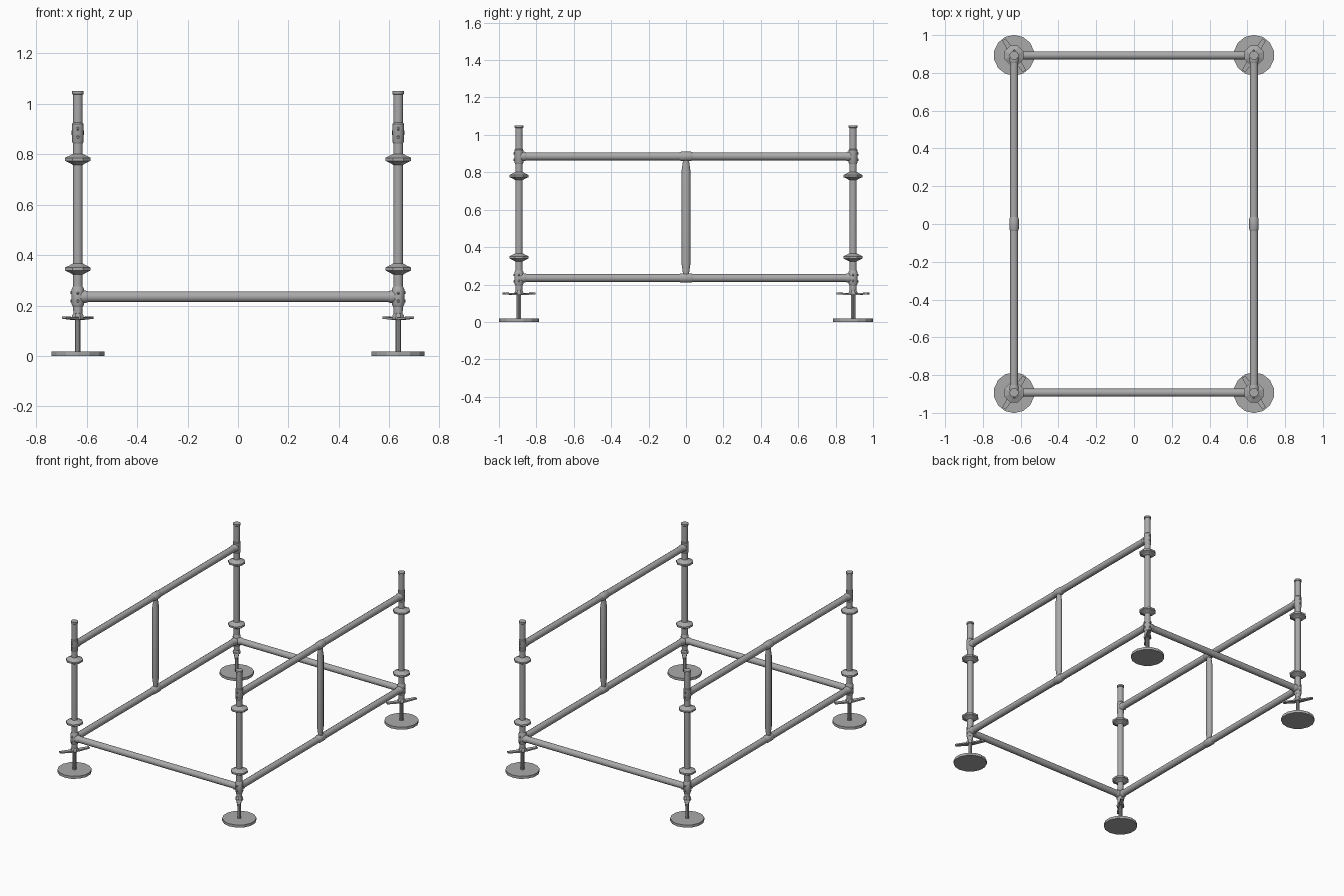
import bpy, bmesh, math
from mathutils import Vector, Matrix

cube = bpy.data.objects.get("Cube")
if cube:
    bpy.data.objects.remove(cube, do_unlink=True)

steel = bpy.data.materials.new("galvanised_grey")
steel.use_nodes = True
grey = (0.4, 0.4, 0.4, 1)
steel.diffuse_color = grey
steel.node_tree.nodes["Principled BSDF"].inputs["Base Color"].default_value = grey

PX, PY = 0.635, 0.893        # post positions
LOW, HIGH = 0.235, 0.885     # rail heights


def finish(bm, name, smooth=True):
    bmesh.ops.recalc_face_normals(bm, faces=bm.faces)
    mesh = bpy.data.meshes.new(name)
    bm.to_mesh(mesh)
    bm.free()
    obj = bpy.data.objects.new(name, mesh)
    bpy.context.collection.objects.link(obj)
    mesh.materials.append(steel)
    if smooth:
        bpy.ops.object.select_all(action='DESELECT')
        obj.select_set(True)
        bpy.context.view_layer.objects.active = obj
        bpy.ops.object.shade_smooth_by_angle(angle=math.radians(35))
    return obj


def lathe(name, origin, axis, profile, sides=12, squash=(1, 1), smooth=True):
    """Solid of (radius, distance) rings along an axis, capped at both ends."""
    bm = bmesh.new()
    turn = Vector((0, 0, 1)).rotation_difference(Vector(axis)).to_matrix().to_4x4()
    place = Matrix.Translation(origin) @ turn
    rings = []
    for r, d in profile:
        ring = []
        for i in range(sides):
            a = 2 * math.pi * (i + 0.5) / sides
            p = Vector((r * math.cos(a) * squash[0], r * math.sin(a) * squash[1], d))
            ring.append(bm.verts.new(place @ p))
        rings.append(ring)
    for a, b in zip(rings, rings[1:]):
        for i in range(sides):
            j = (i + 1) % sides
            bm.faces.new((a[i], a[j], b[j], b[i]))
    bm.faces.new(rings[0])
    bm.faces.new(rings[-1])
    return finish(bm, name, smooth)


def rivets(name, x, y, z, axis):
    for dz in (-0.017, 0.017):
        lathe(name, (x, y, z + dz), axis, [(0.007, 0), (0.007, 0.004), (0.004, 0.007)], 8)


def wing_nut(name, x, y, z, direction):
    """Threaded collar with two tapered blades."""
    lathe(name + "_collar", (x, y, z), (0, 0, 1),
          [(0.024, -0.006), (0.026, 0.0), (0.024, 0.012), (0.018, 0.02)], 8)
    bm = bmesh.new()
    along = Vector(direction).normalized()
    side = Vector((-along.y, along.x, 0))
    outline = [(-0.1, 0.010), (-0.025, 0.016), (0.025, 0.016), (0.1, 0.010)]
    outline += [(a, -w) for a, w in reversed(outline)]
    low = [bm.verts.new(Vector((x, y, z)) + along * a + side * w
           + Vector((0, 0, -0.008 + 0.06 * abs(a) ** 1)))
           for a, w in outline]
    face = bm.faces.new(low)
    grown = bmesh.ops.extrude_face_region(bm, geom=[face])
    moved = [v for v in grown["geom"] if isinstance(v, bmesh.types.BMVert)]
    bmesh.ops.translate(bm, verts=moved, vec=(0, 0, 0.009))
    finish(bm, name + "_blades", False)


# Corner posts with adjustable feet
for sy, end in ((-1, "front"), (1, "back")):
    for sx, hand in ((-1, "right"), (1, "left")):
        tag = end + "_" + hand + "_"
        x, y = sx * PX, sy * PY
        base = (x, y, 0)
        up = (0, 0, 1)
        lathe(tag + "base_plate", base, up, [(0.108, 0), (0.108, 0.018)], 14, smooth=False)
        lathe(tag + "jack_screw", base, up, [(0.012, 0.015), (0.012, 0.2)], 10)
        wing_nut(tag + "wing_nut", x, y, 0.15, (sx * 0.055, sy * 0.085, 0))
        lathe(tag + "post", base, up,
              [(0.018, 0.165), (0.02, 0.2), (0.02, 1.036), (0.024, 1.039), (0.024, 1.05)], 12)
        lathe(tag + "lower_sleeve", base, up,
              [(0.020, 0.195), (0.025, 0.204), (0.025, 0.266), (0.020, 0.275)], 12)
        lathe(tag + "upper_sleeve", base, up,
              [(0.020, 0.843), (0.024, 0.85), (0.024, 0.92), (0.020, 0.925)], 12)
        # Ring collars
        for z in (0.345, 0.78):
            lathe(tag + "ring_collar", (x, y, z), up,
                  [(0.022, -0.022), (0.034, -0.015), (0.055, -0.006), (0.055, 0.006),
                   (0.034, 0.015), (0.022, 0.022)], 8, smooth=False)
        # Sockets where the rails meet the post
        cuff = [(0.024, 0.012), (0.026, 0.03), (0.022, 0.04)]
        for z in (LOW, HIGH):
            lathe(tag + "side_cuff", (x, y, z), (0, -sy, 0), cuff, 12)
            rivets(tag + "side_rivet", x, y + sy * 0.023, z - 0.001, (0, sy, 0))
        lathe(tag + "cross_cuff", (x, y, LOW), (-sx, 0, 0), cuff, 12)
        rivets(tag + "cross_rivet", x + sx * 0.023, y, LOW, (sx, 0, 0))

# Cross rails between the two sides
for sy, end in ((-1, "front"), (1, "back")):
    lathe(end + "_cross_rail", (0, sy * PY, LOW), (1, 0, 0),
          [(0.022, -PX), (0.022, PX)], 12)

# Side frames: two rails and a flattened-end middle upright
for sx, hand in ((-1, "right"), (1, "left")):
    x = sx * PX
    for z, level in ((LOW, "lower"), (HIGH, "upper")):
        lathe(hand + "_" + level + "_side_rail", (x, 0, z), (0, 1, 0),
              [(0.022, -PY), (0.022, PY)], 12)
        lathe(hand + "_" + level + "_middle_sleeve", (x, 0, z), (0, 1, 0),
              [(0.022, -0.036), (0.026, -0.026), (0.026, 0.026), (0.022, 0.036)], 12)
    lathe(hand + "_middle_upright", (x, 0, 0), (0, 0, 1),
          [(0.016, LOW), (0.016, 0.265), (0.022, 0.31), (0.022, 0.81),
           (0.016, 0.855), (0.016, HIGH)], 12, squash=(0.9, 1.1))
